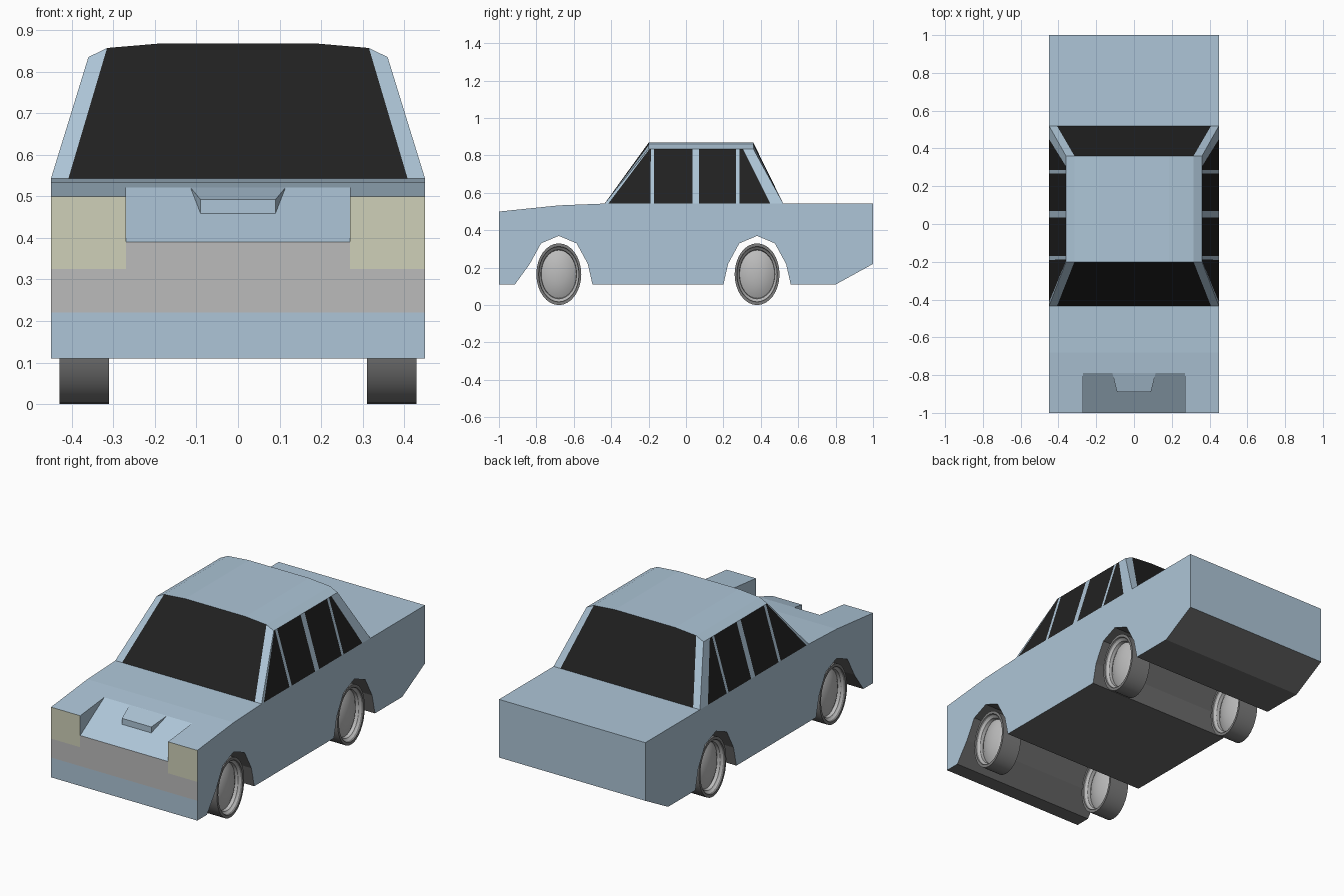
import bpy, bmesh, math
from mathutils import Vector

if "Cube" in bpy.data.objects:
    bpy.data.objects.remove(bpy.data.objects["Cube"])


def material(name, r, g, b):
    m = bpy.data.materials.new(name)
    m.diffuse_color = (r, g, b, 1)
    m.use_nodes = True
    m.node_tree.nodes["Principled BSDF"].inputs["Base Color"].default_value = m.diffuse_color
    return m


PAINT = material("paint", 0.42, 0.56, 0.68)
DARK = material("underside", 0.15, 0.15, 0.15)
GRILLE = material("grille", 0.5, 0.5, 0.5)
LAMP = material("lamp", 0.62, 0.63, 0.48)
GLASS = material("glass", 0.015, 0.015, 0.015)
TYRE = material("tyre", 0.2, 0.2, 0.2)
HUB = material("hub", 0.5, 0.5, 0.5)


def make_object(name, bm, mats):
    bmesh.ops.recalc_face_normals(bm, faces=bm.faces[:])
    me = bpy.data.meshes.new(name)
    bm.to_mesh(me)
    bm.free()
    for m in mats:
        me.materials.append(m)
    ob = bpy.data.objects.new(name, me)
    bpy.context.collection.objects.link(ob)
    return ob


def prism(profile, half):
    """Extrude a (y, z) outline across the car width."""
    bm = bmesh.new()
    face = bm.faces.new([bm.verts.new((-half, y, z)) for y, z in profile])
    ext = bmesh.ops.extrude_face_region(bm, geom=[face], use_keep_orig=True)
    moved = [v for v in ext["geom"] if isinstance(v, bmesh.types.BMVert)]
    bmesh.ops.translate(bm, vec=(2 * half, 0, 0), verts=moved)
    bmesh.ops.recalc_face_normals(bm, faces=bm.faces[:])
    return bm


# Body outline with two wheel arches
AXLES = (-0.68, 0.38)
ARCH = [(0.18, 0.11), (0.155, 0.22), (0.095, 0.33), (0, 0.37),
        (-0.095, 0.33), (-0.155, 0.22)]
outline = [(-1, 0.11), (-1, 0.5), (-0.68, 0.533), (-0.43, 0.543), (1, 0.543),
           (1, 0.22), (0.8, 0.11)]
outline += [(AXLES[1] + y, z) for y, z in ARCH] + [(AXLES[1] - 0.18, 0.11)]
outline += [(AXLES[0] + y, z) for y, z in ARCH] + [(AXLES[0] - 0.235, 0.11)]
bm = prism(outline, 0.45)


def front_faces():
    return [f for f in bm.faces if f.normal.y < -0.99 and f.calc_center_median().y < -0.99]


# Split the flat nose into bumper, grille and lamp areas
for co, no in (((0, 0, 0.22), (0, 0, 1)), ((0, 0, 0.325), (0, 0, 1)),
               ((0.27, 0, 0), (1, 0, 0)), ((-0.27, 0, 0), (1, 0, 0))):
    faces = front_faces()
    geom = set(faces)
    for f in faces:
        geom.update(f.edges)
        geom.update(f.verts)
    bmesh.ops.bisect_plane(bm, geom=list(geom), plane_co=co, plane_no=no)
    bm.normal_update()
for f in bm.faces:
    c = f.calc_center_median()
    if abs(f.normal.x) < 0.5 and c.z < 0.4 and abs(c.y) < 0.99:
        f.material_index = 1
for f in front_faces():
    c = f.calc_center_median()
    if c.z > 0.22:
        f.material_index = 3 if c.z > 0.325 and abs(c.x) > 0.27 else 2
body = make_object("body", bm, (PAINT, DARK, GRILLE, LAMP))

# Sloping recess between the lamps
cutter = make_object("recess_cutter", prism(
    [(-1.1, 0.328), (-0.75, 0.546), (-0.75, 0.7), (-1.1, 0.7)], 0.27), (PAINT,))
cutter.hide_render = True
mod = body.modifiers.new("recess", 'BOOLEAN')
mod.operation, mod.solver, mod.object = 'DIFFERENCE', 'EXACT', cutter
bpy.context.view_layer.objects.active = body
bpy.ops.object.modifier_apply(modifier=mod.name)
bpy.data.objects.remove(cutter)

# Small bonnet nose reaching over the recess
bm = bmesh.new()
nose = [(0.09, -0.89, 0.458), (0.09, -0.89, 0.492), (0.115, -0.787, 0.522)]
r = [bm.verts.new(p) for p in nose]
l = [bm.verts.new((-x, y, z)) for x, y, z in nose]
for i, j in ((0, 1), (1, 2), (2, 0)):
    bm.faces.new((r[i], r[j], l[j], l[i]))
bm.faces.new(r)
bm.faces.new(l)
make_object("bonnet_nose", bm, (PAINT,))

# Cabin: crowned roof, front and rear glass, pillars
bm = bmesh.new()


def quad(points, mat):
    f = bm.faces.new([bm.verts.new(p) for p in points])
    f.material_index = mat


TOP = [(-0.36, 0.835), (-0.315, 0.857), (-0.185, 0.868),
       (0.185, 0.868), (0.315, 0.857), (0.36, 0.835)]
BASE = [-0.45, -0.408, -0.24, 0.24, 0.408, 0.45]
for i in range(5):
    (xa, za), (xb, zb) = TOP[i], TOP[i + 1]
    quad([(xa, -0.2, za), (xb, -0.2, zb), (xb, 0.36, zb), (xa, 0.36, za)], 0)
    for yb, yt in ((-0.435, -0.2), (0.52, 0.36)):
        quad([(BASE[i], yb, 0.543), (BASE[i + 1], yb, 0.543),
              (xb, yt, zb), (xa, yt, za)], int(0 < i < 4))
# Side strips alternate pillar and window: (base y, top y)
STRIPS = [(-0.435, -0.2), (-0.415, -0.195), (-0.19, -0.188), (-0.17, -0.17),
          (0.035, 0.035), (0.07, 0.07), (0.268, 0.268), (0.285, 0.285),
          (0.45, 0.305), (0.52, 0.36)]
for i in range(len(STRIPS) - 1):
    (b0, t0), (b1, t1) = STRIPS[i], STRIPS[i + 1]
    for s in (-1, 1):
        quad([(s * 0.45, b0, 0.543), (s * 0.45, b1, 0.543),
              (s * 0.36, t1, 0.835), (s * 0.36, t0, 0.835)], i % 2)
bmesh.ops.remove_doubles(bm, verts=bm.verts[:], dist=0.0005)
make_object("cabin", bm, (PAINT, GLASS))

# Wheels: lathed half profile (radius, offset from wheel centre), mirrored
HALF = [(0, 0.05), (0.3, 0.047), (0.6, 0.036), (0.78, 0.022),
        (0.8, 0.04), (0.88, 0.05), (0.9, 0.06), (1, 0.06)]
PROFILE = HALF + [(r, -x) for r, x in reversed(HALF)]
SEG = 32


def wheel(name, x, y):
    bm = bmesh.new()
    rings = []
    for r, off in PROFILE:
        rings.append([bm.verts.new((x + off,
                                    y + 0.12 * r * math.cos(math.tau * k / SEG),
                                    0.165 + 0.165 * r * math.sin(math.tau * k / SEG)))
                      for k in range(SEG if r else 1)])
    last = len(rings) - 2
    for i in range(last + 1):
        a, b = rings[i], rings[i + 1]
        for k in range(SEG):
            n = (k + 1) % SEG
            if len(a) == 1:
                f = bm.faces.new((a[0], b[k], b[n]))
            elif len(b) == 1:
                f = bm.faces.new((a[k], b[0], a[n]))
            else:
                f = bm.faces.new((a[k], b[k], b[n], a[n]))
            f.material_index = int(min(i, last - i) < 5)
    ob = make_object(name, bm, (TYRE, HUB))
    bpy.ops.object.select_all(action='DESELECT')
    ob.select_set(True)
    bpy.context.view_layer.objects.active = ob
    bpy.ops.object.shade_smooth_by_angle(angle=math.radians(35))


for end, y in zip(("front", "rear"), AXLES):
    for side, x in (("left", 0.37), ("right", -0.37)):
        wheel(f"{end}_{side}_wheel", x, y)
